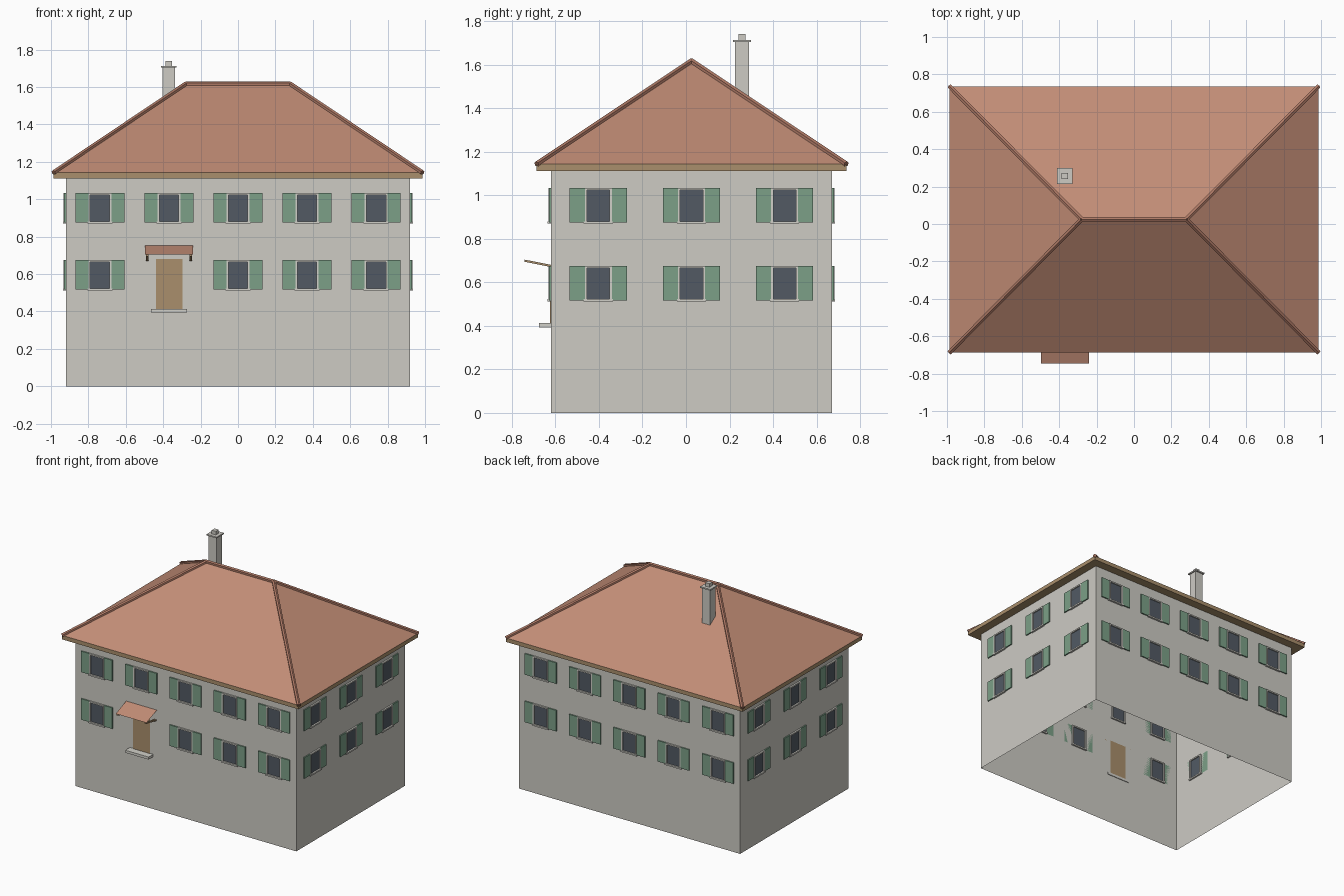
import bpy, bmesh, math
from mathutils import Matrix, Vector

if "Cube" in bpy.data.objects:
    bpy.data.objects.remove(bpy.data.objects["Cube"])

CY = 0.025                      # centre of the house in y
WX, WY, WZ = 0.92, 0.645, 1.115  # wall half sizes and height
RX, RY, RIDGE = 0.986, 0.711, 0.28  # roof half sizes, ridge half length
EAVE, TOP = 1.142, 1.615


def mat(name, col):
    m = bpy.data.materials.new(name)
    m.diffuse_color = (*col, 1)
    m.use_nodes = True
    m.node_tree.nodes["Principled BSDF"].inputs["Base Color"].default_value = m.diffuse_color
    return m


WALL = mat("pale_plaster", (0.61, 0.595, 0.55))
STONE = mat("light_stone", (0.64, 0.63, 0.58))
TILE = mat("roof_tile", (0.54, 0.265, 0.18))
CAP = mat("ridge_tile", (0.42, 0.19, 0.13))
WOOD = mat("tan_wood", (0.40, 0.275, 0.15))
GREEN = mat("shutter_green", (0.20, 0.35, 0.245))
GLASS = mat("dark_glass", (0.084, 0.102, 0.127))


def finish(name, bm, material):
    me = bpy.data.meshes.new(name)
    bm.to_mesh(me)
    bm.free()
    me.materials.append(material)
    ob = bpy.data.objects.new(name, me)
    bpy.context.collection.objects.link(ob)
    return ob


def add_box(bm, lo, hi, frame=Matrix()):
    lo, hi = Vector(lo), Vector(hi)
    m = frame @ Matrix.Translation((lo + hi) / 2) @ Matrix.Diagonal((*(hi - lo), 1))
    return bmesh.ops.create_cube(bm, size=1, matrix=m)["verts"]


def box(name, lo, hi, material):
    bm = bmesh.new()
    add_box(bm, lo, hi)
    return finish(name, bm, material)


# Walls: open shell without floor or top
bm = bmesh.new()
add_box(bm, (-WX, CY - WY, 0), (WX, CY + WY, WZ))
bm.normal_update()
bmesh.ops.delete(bm, geom=[f for f in bm.faces if abs(f.normal.z) > 0.5], context='FACES')
finish("walls", bm, WALL)

# Eave board
box("eave_board", (-RX, CY - RY, 1.112), (RX, CY + RY, EAVE), WOOD)

# Hipped roof: box whose top is squeezed to a ridge
bm = bmesh.new()
eave = [bm.verts.new((sx * RX, CY + sy * RY, EAVE)) for sx, sy in ((-1, -1), (1, -1), (1, 1), (-1, 1))]
left, right = [bm.verts.new((s * RIDGE, CY, TOP)) for s in (-1, 1)]
a, b, c, d = eave
for f in ((a, b, right, left), (b, c, right), (c, d, left, right), (d, a, left), (d, c, b, a)):
    bm.faces.new(f)
finish("hip_roof", bm, TILE)

# Ridge and hip caps
bm = bmesh.new()


def bar(p, q, r=0.014):
    p, q = Vector(p), Vector(q)
    rot = (q - p).to_track_quat('Z', 'Y').to_matrix().to_4x4()
    bmesh.ops.create_cone(bm, cap_ends=True, segments=6, radius1=r, radius2=r, depth=(q - p).length,
                          matrix=Matrix.Translation((p + q) / 2) @ rot)


bar((-RIDGE, CY, TOP), (RIDGE, CY, TOP))
for sx in (-1, 1):
    for sy in (-1, 1):
        bar((sx * RX, CY + sy * RY, EAVE), (sx * RIDGE, CY, TOP))
finish("ridge_caps", bm, CAP)

# Chimney: shaft, cover slab, flue
CX, CHY = -0.37, 0.257
for name, r, z0, z1 in (("chimney_shaft", 0.033, 1.38, 1.703),
                        ("chimney_slab", 0.042, 1.703, 1.713),
                        ("chimney_flue", 0.017, 1.713, 1.74)):
    box(name, (CX - r, CHY - r, z0), (CX + r, CHY + r, z1), WALL)

# Windows on all four sides
frames, panes, shutters = bmesh.new(), bmesh.new(), bmesh.new()


def window(side, u, z):
    """z is the frame bottom; -y is outward from the wall plane."""
    m = side @ Matrix.Translation((u, 0, z))
    h, w, t = 0.163, 0.062, 0.010
    for s in (-1, 1):
        x0, x1 = sorted((s * w, s * (w - t)))
        add_box(frames, (x0, -0.012, 0), (x1, 0.012, h), m)
        x0, x1 = sorted((s * w, s * 0.131))
        add_box(shutters, (x0, -0.009, 0.005), (x1, 0, h), m)
    add_box(frames, (t - w, -0.012, h - t), (w - t, 0.012, h), m)
    add_box(frames, (-0.067, -0.015, -0.001), (0.067, 0.012, t), m)
    add_box(panes, (t - w, -0.003, t), (w - t, 0.004, h - t), m)


for side_name, ang, dist, count, step in (("front", 0, WY, 5, 0.369), ("right", 90, WX, 3, 0.428),
                                          ("back", 180, WY, 5, 0.369), ("left", -90, WX, 3, 0.428)):
    side = (Matrix.Translation((0, CY, 0)) @ Matrix.Rotation(math.radians(ang), 4, 'Z')
            @ Matrix.Translation((0, -dist, 0)))
    for i in range(count):
        u = (i - (count - 1) / 2) * step
        window(side, u, 0.870)
        if not (side_name == "front" and i == 1):  # door bay
            window(side, u, 0.512)
finish("window_frames", frames, STONE)
finish("window_panes", panes, GLASS)
finish("shutters", shutters, GREEN)

# Door and step
FY = CY - WY
box("door", (-0.439, FY - 0.004, 0.41), (-0.297, FY + 0.004, 0.68), WOOD)
box("door_step", (-0.466, FY - 0.055, 0.393), (-0.272, FY + 0.005, 0.412), STONE)

# Canopy: thin sloping sheet on two struts
bm = bmesh.new()
bm.faces.new([bm.verts.new(p) for p in ((-0.497, -0.745, 0.705), (-0.241, -0.745, 0.705),
                                        (-0.241, FY, 0.753), (-0.497, FY, 0.753))])
finish("door_canopy", bm, TILE)
bm = bmesh.new()
for x in (-0.485, -0.253):
    for v in add_box(bm, (x - 0.007, -0.742, 0.670), (x + 0.007, FY, 0.680)):
        if v.co.y < -0.7:
            v.co.z += 0.024
finish("canopy_struts", bm, WOOD)
